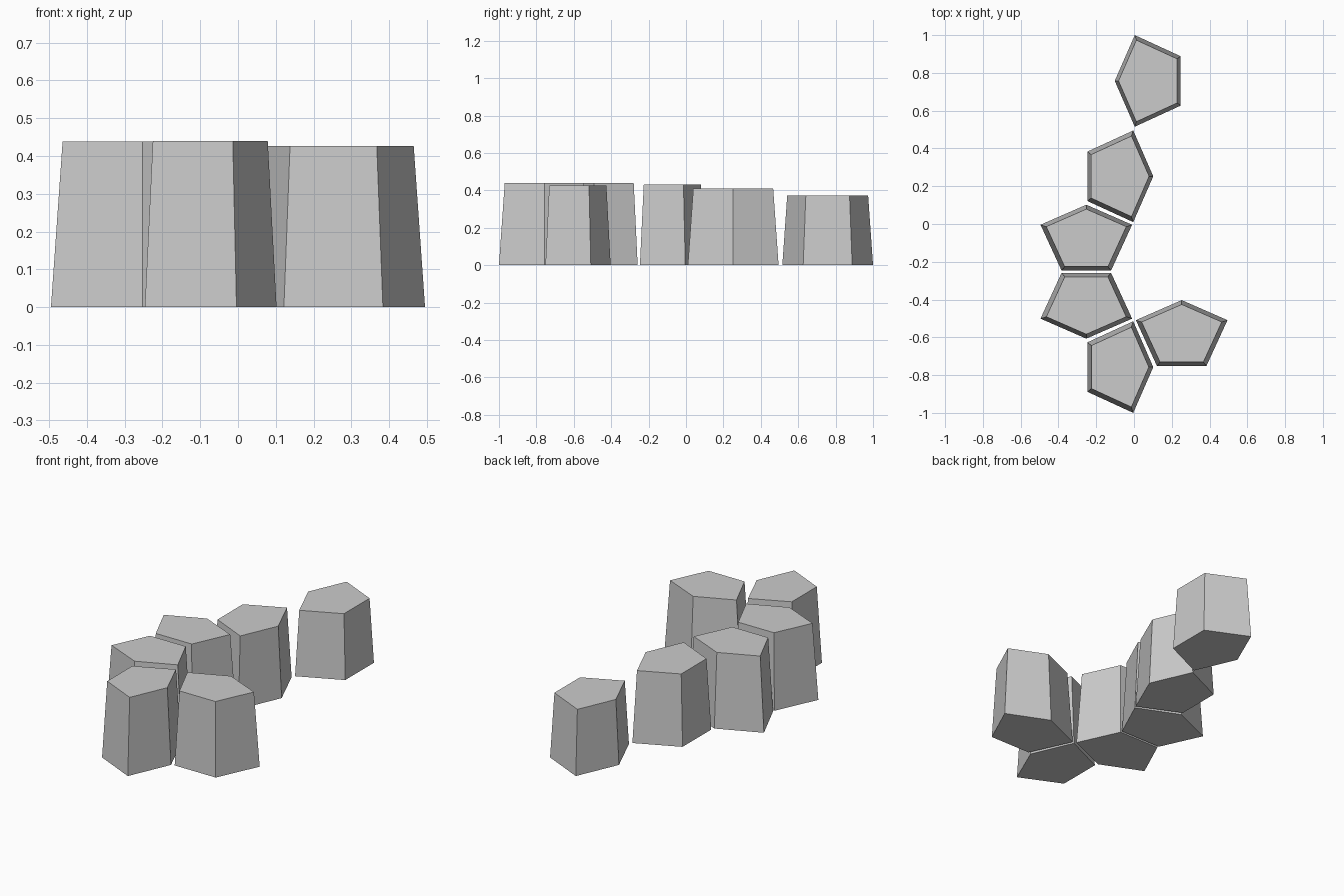
import bpy
import bmesh
from math import radians
from mathutils import Matrix, Vector

cube = bpy.data.objects.get("Cube")
if cube:
    bpy.data.objects.remove(cube, do_unlink=True)

# One plain grey for every block
GREY = (0.6, 0.6, 0.6, 1.0)
stone = bpy.data.materials.new("plain_grey")
stone.use_nodes = True
stone.diffuse_color = GREY
stone.node_tree.nodes["Principled BSDF"].inputs["Base Color"].default_value = GREY

# Five-sided tile outline: apex towards +y, flat edge towards -y
OUTLINE = [Vector(p) for p in (
    (0, 0.106), (-0.2425, 0), (-0.131, -0.2425), (0.131, -0.2425), (0.2425, 0))]
CENTROID = Vector((0, -0.077))
TAPER = 0.29      # shrink of the top per unit of height
STEP = 0.2525     # half the tile spacing
GAP_SHIFT = 0.004  # nudge of each tile towards its flat edge


def add_block(name, column, row, turn, height):
    """Tapered pentagonal block with flat faces, turned about its tile origin."""
    bm = bmesh.new()
    shrink = 1 - TAPER * height
    lower = [bm.verts.new((p.x, p.y - GAP_SHIFT, 0)) for p in OUTLINE]
    upper = []
    for p in OUTLINE:
        q = CENTROID + (p - CENTROID) * shrink
        upper.append(bm.verts.new((q.x, q.y - GAP_SHIFT, height)))
    bm.faces.new(lower[::-1])
    bm.faces.new(upper)
    for i in range(len(lower)):
        j = (i + 1) % len(lower)
        bm.faces.new((lower[i], lower[j], upper[j], upper[i]))
    bmesh.ops.recalc_face_normals(bm, faces=bm.faces)
    place = Matrix.Translation((column * STEP, row * STEP, 0))
    bm.transform(place @ Matrix.Rotation(radians(turn), 4, "Z"))
    mesh = bpy.data.meshes.new(name)
    bm.to_mesh(mesh)
    bm.free()
    mesh.materials.append(stone)
    block = bpy.data.objects.new(name, mesh)
    bpy.context.collection.objects.link(block)


# Chain of blocks: tile column, tile row, turn in degrees, height
add_block("back_block", 0, 3, 90, 0.373)
add_block("back_middle_block", 0, 1, -90, 0.41)
add_block("middle_right_block", -1, 0, 0, 0.431)
add_block("front_right_block", -1, -2, 180, 0.438)
add_block("front_block", 0, -3, -90, 0.44)
add_block("front_left_block", 1, -2, 0, 0.427)
